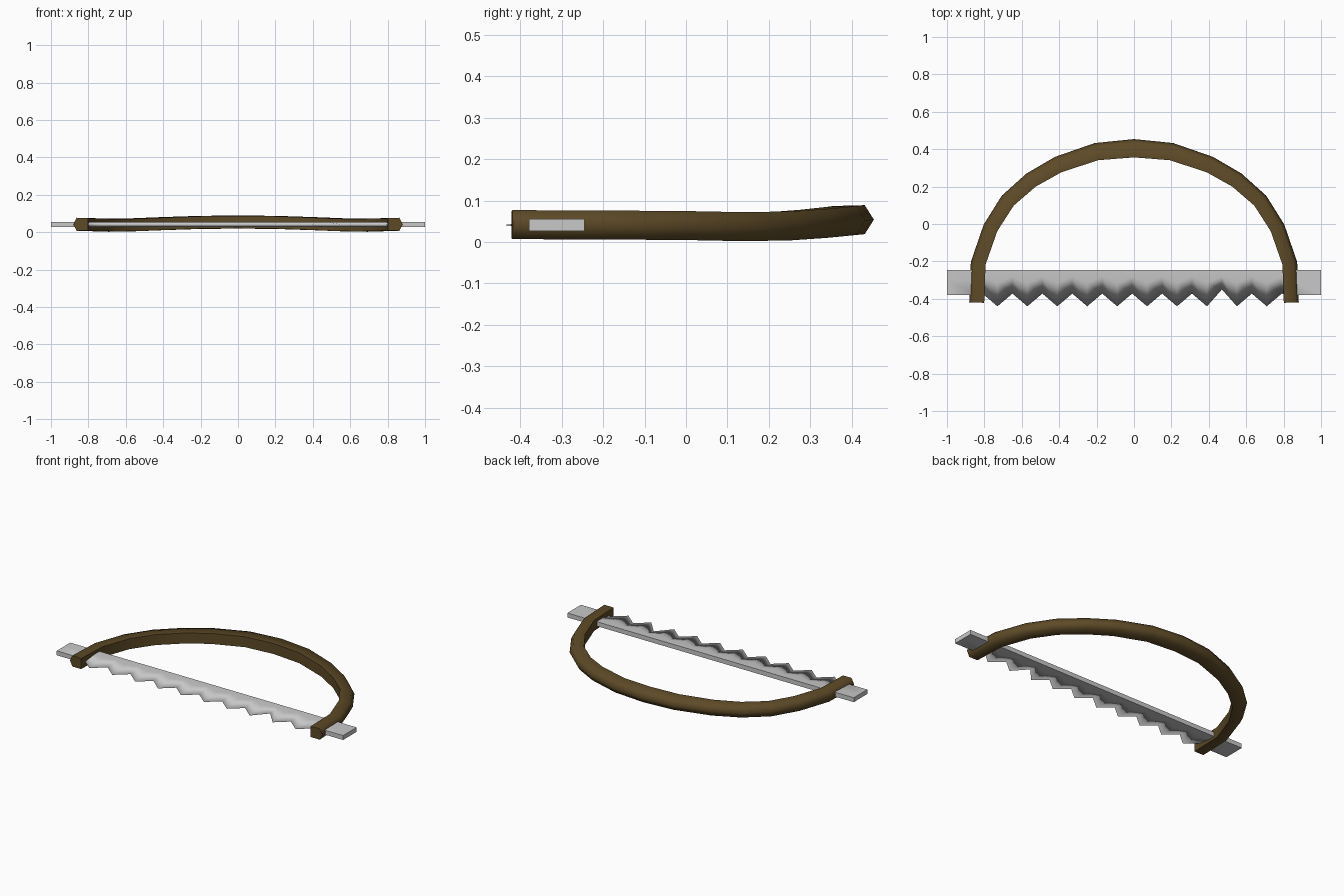
import bpy, bmesh, math
from mathutils import Vector

cube = bpy.data.objects.get("Cube")
if cube:
    bpy.data.objects.remove(cube, do_unlink=True)


def material(name, rgb):
    m = bpy.data.materials.new(name)
    m.use_nodes = True
    color = (*rgb, 1)
    m.diffuse_color = color
    bsdf = m.node_tree.nodes["Principled BSDF"]
    bsdf.inputs["Base Color"].default_value = color
    bsdf.inputs["Roughness"].default_value = 0.6
    return m


def loft(name, rings, mat, sharp_rule):
    """Skin closed rings of points, cap both ends, and mark sharp edges."""
    bm = bmesh.new()
    loops = [[bm.verts.new(p) for p in ring] for ring in rings]
    n = len(loops[0])
    for a, b in zip(loops, loops[1:]):
        for i in range(n):
            j = (i + 1) % n
            bm.faces.new((a[i], a[j], b[j], b[i]))
    bm.faces.new(loops[0])
    bm.faces.new(loops[-1])
    bmesh.ops.remove_doubles(bm, verts=bm.verts, dist=0.0005)
    bmesh.ops.recalc_face_normals(bm, faces=bm.faces)
    for f in bm.faces:
        f.smooth = True
    for e in bm.edges:
        e.smooth = not sharp_rule(e)
    mesh = bpy.data.meshes.new(name)
    bm.to_mesh(mesh)
    bm.free()
    mesh.materials.append(mat)
    ob = bpy.data.objects.new(name, mesh)
    bpy.context.collection.objects.link(ob)
    return ob


wood = material("dark_brown_wood", (0.11, 0.068, 0.02))
steel = material("grey_steel", (0.58, 0.58, 0.58))

# Bowed handle: half of the centre line, from crown to grip end
half = [(0, 0.405, 0.054), (0.2, 0.387, 0.052), (0.405, 0.318, 0.045),
        (0.55, 0.235, 0.039), (0.675, 0.125, 0.037), (0.767, -0.02, 0.04),
        (0.833, -0.21, 0.041), (0.841, -0.42, 0.042)]
path = [Vector((-x, y, z)) for x, y, z in reversed(half[1:])]
path += [Vector(p) for p in half]

# Five-sided section: outward offset and height
section = [(1, 0), (0.55, 0.035), (-1, 0.033), (-1, -0.033), (0.55, -0.035)]
rings = []
for i, p in enumerate(path):
    t = path[min(i + 1, len(path) - 1)] - path[max(i - 1, 0)]
    out = Vector((-t.y, t.x, 0)).normalized()
    width = 0.049 - 0.009 * min(1, abs(p.x) / 0.8)
    rings.append([p + out * (u * width) + Vector((0, 0, v)) for u, v in section])
loft("bow_handle", rings, wood,
     lambda e: e.calc_face_angle(0) > math.radians(65))

# Blade: flat tangs at the ends, sharpened teeth between the grips
MID, THICK, SPINE = 0.041, 0.014, -0.245


def blade_ring(x, edge_y, shoulder_y, edge_half):
    top = [(SPINE, THICK), (shoulder_y, THICK), (edge_y, edge_half)]
    pts = top + [(y, -h) for y, h in reversed(top)]
    return [(x, y, MID + h) for y, h in pts]


columns = [blade_ring(x, -0.38, -0.3, THICK) for x in (-1, -0.83)]
for i in range(21):
    tip = i % 2 == 1
    edge = -0.44 if tip else (-0.35 if i == 16 else -0.372)
    columns.append(blade_ring(-0.81 + 0.08 * i, edge, -0.315 if tip else -0.28, 0))
columns += [blade_ring(x, -0.38, -0.3, THICK) for x in (0.83, 1)]


def blade_sharp(e):
    a, b = (v.co for v in e.verts)
    at_spine = min(a.y, b.y) > SPINE - 0.001
    at_end = min(abs(a.x), abs(b.x)) > 0.99
    tang_edge = min(abs(a.x), abs(b.x)) > 0.82 and max(a.y, b.y) < -0.37
    return at_spine or at_end or tang_edge


loft("saw_blade", columns, steel, blade_sharp)
